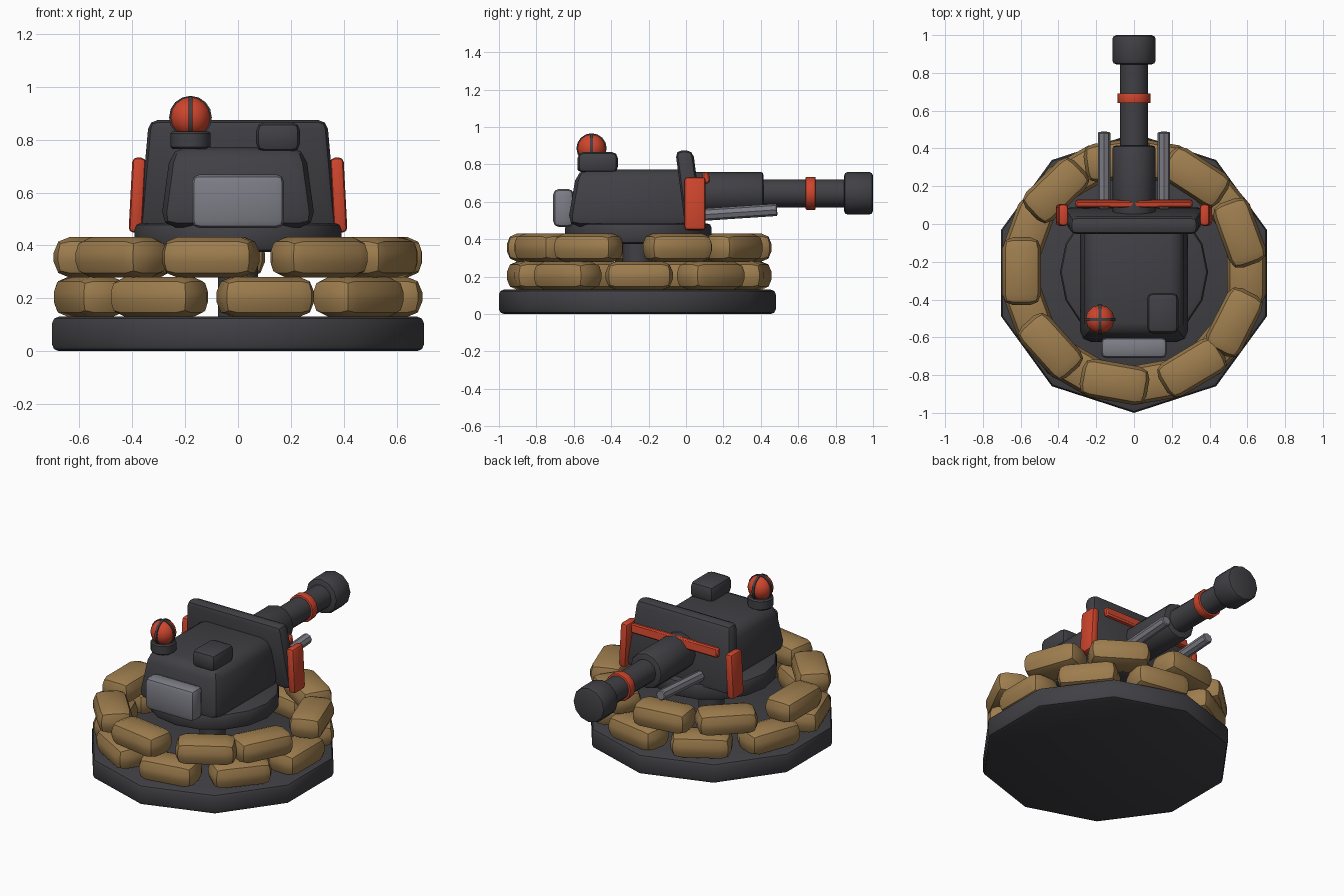
import bpy, bmesh, math
from mathutils import Matrix, Vector

if "Cube" in bpy.data.objects:
    bpy.data.objects.remove(bpy.data.objects["Cube"])


def material(name, rgb):
    m = bpy.data.materials.new(name)
    m.diffuse_color = (*rgb, 1)
    m.use_nodes = True
    m.node_tree.nodes["Principled BSDF"].inputs["Base Color"].default_value = m.diffuse_color
    return m


DARK = material("dark metal", (0.052, 0.052, 0.060))
RED = material("signal red", (0.62, 0.060, 0.026))
SAND = material("sandbag tan", (0.34, 0.205, 0.076))
GREY = material("light steel", (0.205, 0.205, 0.24))
CY = -0.26  # centre of the round base


def finish(name, bm, mat, bevel=0, segments=2, matrix=None):
    if bevel:
        edges = [e for e in bm.edges if e.calc_face_angle(0) > math.radians(50)]
        bmesh.ops.bevel(bm, geom=edges, offset=bevel, segments=segments,
                        profile=0.5, affect='EDGES', clamp_overlap=True)
    if matrix:
        bm.transform(matrix)
    bmesh.ops.recalc_face_normals(bm, faces=bm.faces)
    me = bpy.data.meshes.new(name)
    bm.to_mesh(me)
    bm.free()
    me.materials.append(mat)
    ob = bpy.data.objects.new(name, me)
    bpy.context.collection.objects.link(ob)
    bpy.context.view_layer.objects.active = ob
    ob.select_set(True)
    bpy.ops.object.shade_smooth_by_angle(angle=math.radians(40))
    ob.select_set(False)
    return ob


def box(name, mat, center, size, bevel, segments=2, rot=None, top=(1, 1, 0)):
    """Bevelled box; top = x scale, y scale and y shift of the upper face."""
    bm = bmesh.new()
    bmesh.ops.create_cube(bm, size=1)
    for v in bm.verts:
        up = v.co.z > 0
        v.co = Vector(a * b for a, b in zip(v.co, size))
        if up:
            v.co.x *= top[0]
            v.co.y = v.co.y * top[1] + top[2]
    m = Matrix.Translation(center)
    if rot:
        m = m @ rot
    return finish(name, bm, mat, bevel, segments, m)


def tube(name, mat, a, b, radius, sides, bevel=0, segments=2, turn=0):
    """Bevelled cylinder from point a to point b."""
    a, b = Vector(a), Vector(b)
    bm = bmesh.new()
    bmesh.ops.create_cone(bm, cap_ends=True, segments=sides, radius1=radius,
                          radius2=radius, depth=(b - a).length)
    bm.transform(Matrix.Rotation(turn, 4, 'Z'))
    q = (b - a).to_track_quat('Z', 'Y').to_matrix().to_4x4()
    return finish(name, bm, mat, bevel, segments, Matrix.Translation((a + b) / 2) @ q)


# Ten sided base slab, with a corner pointing to the front
def first_corner_turn(name, mat, z0, z1, radius, sides, bevel):
    ob = tube(name, mat, (0, CY, z0), (0, CY, z1), radius, sides, bevel)
    front = min(v.co.y for v in ob.data.vertices)
    if abs(front - (CY - radius)) > 0.008:
        m = Matrix.Translation((0, CY, 0)) @ Matrix.Rotation(math.pi / sides, 4, 'Z')
        ob.data.transform(m @ Matrix.Translation((0, -CY, 0)))
    return ob


first_corner_turn("base_slab", DARK, 0, 0.13, 0.74, 10, 0.025)

# Two staggered rings of sandbags
upper = [20, 57, 98, 134, 180, 222, 260, 301, 333]
lower = [40 * i for i in range(9)]
for row, z, angles in (("lower", 0.205, lower), ("upper", 0.355, upper)):
    for i, deg in enumerate(angles):
        a = math.radians(deg)
        box(f"{row}_sandbag_{i + 1}", SAND,
            (0.595 * math.cos(a), CY + 0.01 + 0.595 * math.sin(a), z),
            (0.205, 0.36, 0.152), 0.058, 2, Matrix.Rotation(a, 4, 'Z'))

# Turning ring on a narrow post
tube("support_post", DARK, (0, CY, 0.12), (0, CY, 0.40), 0.08, 10)
tube("turret_ring", DARK, (0, -0.255, 0.375), (0, -0.255, 0.485), 0.392, 16, 0.025)

# Turret body, tapered upward
box("turret_body", DARK, (0, -0.30, 0.62), (0.59, 0.67, 0.305), 0.06, 2,
    top=(0.86, 0.92, 0.025))
box("rear_steel_box", GREY, (0, -0.655, 0.567), (0.35, 0.11, 0.203), 0.03)
box("roof_hatch", DARK, (0.152, -0.472, 0.81), (0.166, 0.215, 0.112), 0.032)

# Gun shield, leaning back, with red trim
box("gun_shield", DARK, (0, 0.045, 0.665), (0.75, 0.095, 0.42), 0.035, 2,
    top=(0.9, 1, -0.055))
box("shield_stripe", RED, (0, 0.108, 0.728), (0.62, 0.035, 0.06), 0.008, 1,
    Matrix.Rotation(math.radians(8), 4, 'X'))
for side, s in (("left", -1), ("right", 1)):
    box(f"{side}_shield_plate", RED, (s * 0.381, 0.048, 0.59), (0.052, 0.115, 0.285),
        0.018, 2, Matrix.Rotation(s * math.radians(-3), 4, 'Y'))
    tube(f"{side}_recoil_rod", GREY, (s * 0.158, 0.08, 0.53), (s * 0.158, 0.487, 0.557),
         0.033, 8, 0.005, 1)

# Gun barrel, stepped along y
Z = 0.645
for name, mat, y0, y1, r, bev in (
        ("barrel_housing", DARK, 0.0, 0.415, 0.115, 0.018),
        ("barrel", DARK, 0.38, 0.88, 0.075, 0),
        ("barrel_band", RED, 0.64, 0.692, 0.088, 0.004),
        ("muzzle", DARK, 0.845, 1.0, 0.114, 0.02)):
    tube(name, mat, (0, y0, Z), (0, y1, Z), r, 12, bev, 2)

# Warning light: collar, red globe and crossed cage hoops
L = Vector((-0.18, -0.505, 0.885))
tube("light_collar", DARK, (L.x, L.y, 0.765), (L.x, L.y, 0.832), 0.076, 12, 0.008, 1)
bm = bmesh.new()
bmesh.ops.create_uvsphere(bm, u_segments=12, v_segments=8, radius=0.077)
finish("light_globe", bm, RED, matrix=Matrix.Translation(L))
for name, d in (("cage_hoop_side", Vector((0.008, 0, 0))),
                ("cage_hoop_front", Vector((0, 0.008, 0)))):
    tube(name, DARK, L - d, L + d, 0.081, 16)
